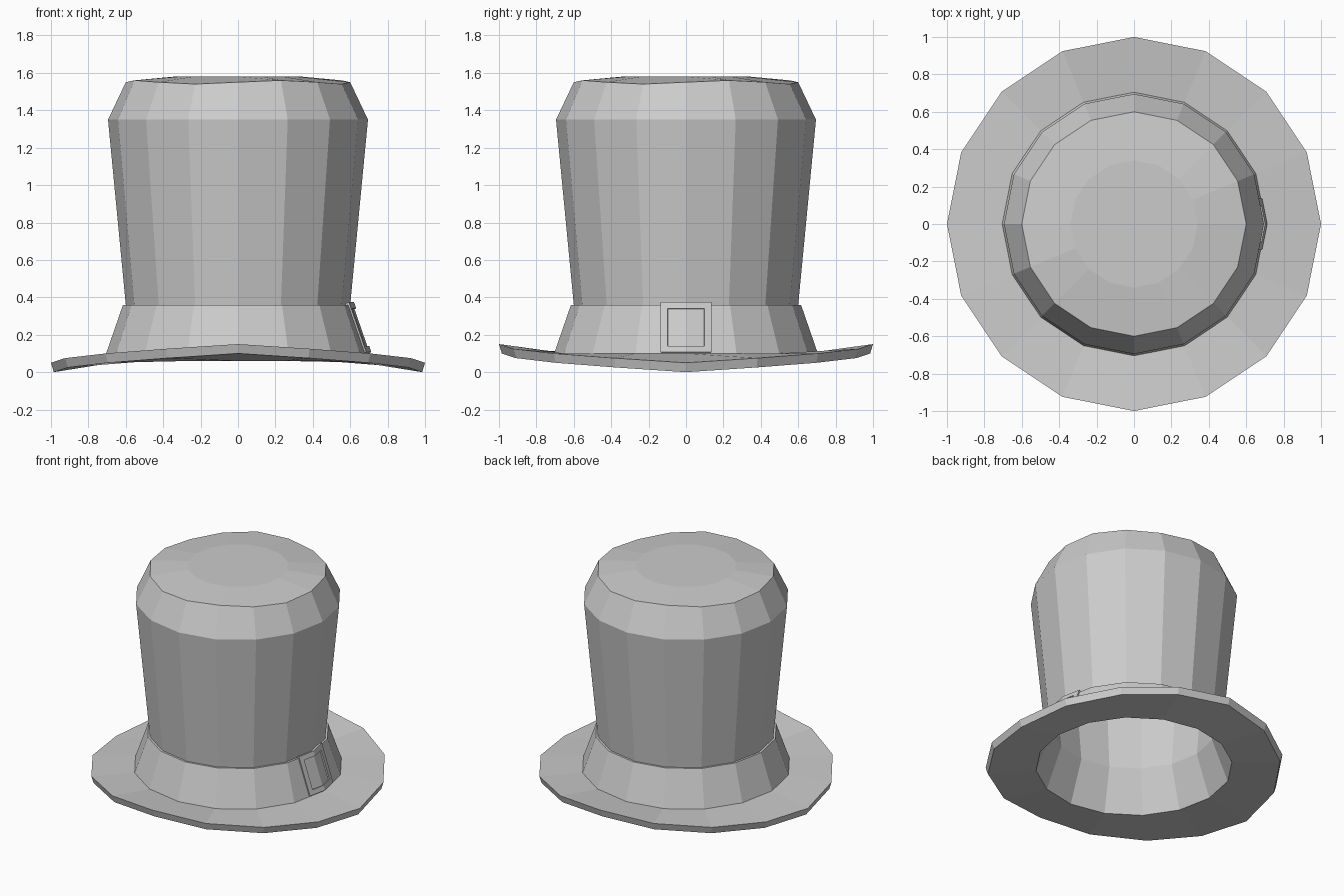
import bpy, bmesh
from math import sin, cos, asin, tau, pi

if "Cube" in bpy.data.objects:
    bpy.data.objects.remove(bpy.data.objects["Cube"])

SIDES = 16


def brim_curve(a):
    # brim dips at the left/right sides and rises at front/back
    return 0.05 * (4 * asin(min(1, abs(sin(a)))) / pi - 1)


def crown_wave(a):
    # slightly uneven top rim
    return 0.01 * sin(4 * a)


def flat(a):
    return 0


def finish(bm, name):
    bmesh.ops.recalc_face_normals(bm, faces=bm.faces[:])
    mesh = bpy.data.meshes.new(name)
    bm.to_mesh(mesh)
    bm.free()
    obj = bpy.data.objects.new(name, mesh)
    bpy.context.collection.objects.link(obj)
    return obj


def lathe(name, profile, closed):
    bm = bmesh.new()
    rings = []
    for r, z, wave in profile:
        angles = [tau * i / SIDES for i in range(SIDES)]
        rings.append([bm.verts.new((r * cos(a), r * sin(a), z + wave(a))) for a in angles])
    pairs = list(zip(rings, rings[1:]))
    if closed:
        pairs.append((rings[-1], rings[0]))
    else:
        bm.faces.new(rings[0])
        bm.faces.new(rings[-1])
    for lo, hi in pairs:
        for i in range(SIDES):
            j = (i + 1) % SIDES
            bm.faces.new((lo[i], lo[j], hi[j], hi[i]))
    return finish(bm, name)


# Hollow crown and brim: outside from the top down, then back up the inside
lathe("hat_body", [
    (0.34, 1.58, flat),
    (0.60, 1.55, crown_wave),
    (0.695, 1.35, flat),
    (0.60, 0.36, flat),
    (0.69, 0.10, flat),
    (1.00, 0.10, brim_curve),
    (0.985, 0.05, brim_curve),
    (0.66, 0.06, flat),
    (0.55, 0.36, flat),
    (0.646, 1.34, flat),
    (0.57, 1.51, crown_wave),
    (0.33, 1.53, flat),
], closed=False)

# Band around the crown base
lathe("hat_band", [
    (0.685, 0.10, flat),
    (0.705, 0.10, flat),
    (0.615, 0.36, flat),
    (0.595, 0.36, flat),
], closed=True)

# Square buckle frame, folded along the band's corner and leaning with it
ys = [-0.135, -0.098, 0, 0.098, 0.135]
zs = [0.107, 0.14, 0.34, 0.374]
bm = bmesh.new()
grid = [[bm.verts.new((0.715 - 0.345 * (z - 0.1) - 0.2 * abs(y), y, z)) for y in ys] for z in zs]
for k in range(3):
    for i in range(4):
        if k == 1 and i in (1, 2):
            continue
        bm.faces.new((grid[k][i], grid[k][i + 1], grid[k + 1][i + 1], grid[k + 1][i]))
buckle = finish(bm, "buckle")
# make the frame face outward before thickening it inward
if buckle.data.polygons[0].normal.x < 0:
    buckle.data.flip_normals()
solid = buckle.modifiers.new("thickness", 'SOLIDIFY')
solid.thickness = 0.025
solid.offset = -1
